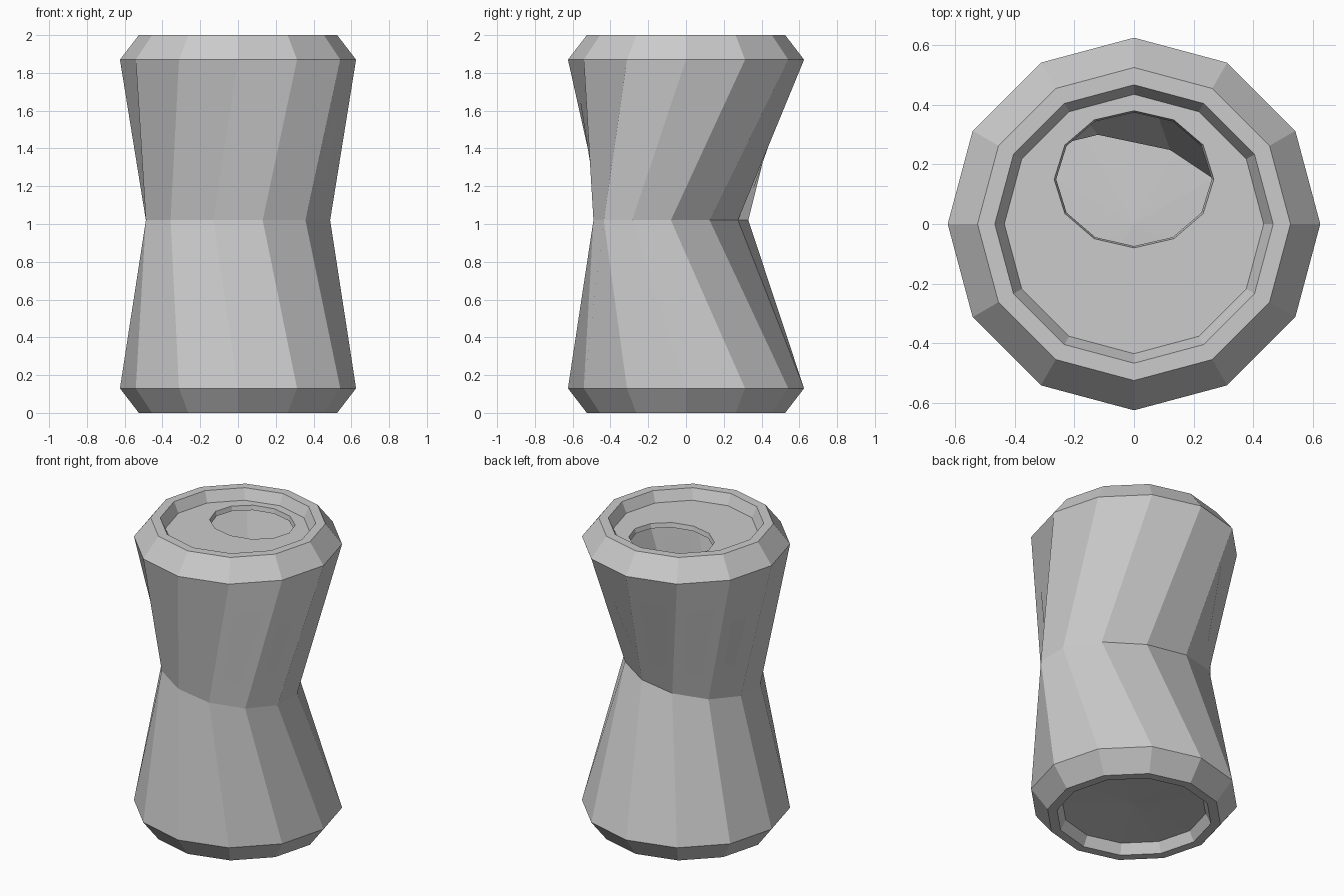
import bpy, bmesh
from math import sin, cos, radians

if "Cube" in bpy.data.objects:
    bpy.data.objects.remove(bpy.data.objects["Cube"])

N = 12
bm = bmesh.new()


def ring(z, rx, ry=None, cy=0.0, px=0.0, py=0.0):
    """Twelve-sided loop; px and py are phase shifts in degrees that twist it."""
    ry = rx if ry is None else ry
    return [bm.verts.new((rx * cos(radians(30 * i + px)),
                          cy + ry * sin(radians(30 * i + py)), z))
            for i in range(N)]


def crushed(scale):
    """The twisted, dented waist of the can."""
    return ring(1.02, 0.505 * scale, 0.41 * scale, -0.08, -15, -30)


def bridge(a, b):
    for i in range(N):
        j = (i + 1) % N
        bm.faces.new((a[i], a[j], b[j], b[i]))


def fan(loop, z):
    c = bm.verts.new((0, 0, z))
    for i in range(N):
        bm.faces.new((loop[i], loop[(i + 1) % N], c))


# outer skin, from the recessed base up to the lid and its opening,
# then back down the inside of the can
loops = [
    ring(0.065, 0.435),                    # recessed base
    ring(0.0, 0.467),                      # bottom rim
    ring(0.0, 0.525),
    ring(0.13, 0.625),                     # lower shoulder
    crushed(1.0),                          # dented waist
    ring(1.87, 0.625),                     # upper shoulder
    ring(2.0, 0.525),                      # top rim
    ring(2.0, 0.467),
    ring(1.932, 0.435),                    # recessed lid
    ring(1.932, 0.268, 0.23, 0.15),        # drinking hole
    ring(1.902, 0.261, 0.224, 0.15),
    ring(1.902, 0.41),                     # inside of lid
    ring(1.86, 0.593),
    crushed(0.925),                        # inside of waist
    ring(0.14, 0.593),
    ring(0.095, 0.41),                     # inside floor
]
for a, b in zip(loops, loops[1:]):
    bridge(a, b)
fan(loops[0], 0.085)
fan(loops[-1], 0.115)
bmesh.ops.recalc_face_normals(bm, faces=bm.faces)

mesh = bpy.data.meshes.new("crushed_can")
bm.to_mesh(mesh)
bm.free()
can = bpy.data.objects.new("crushed_can", mesh)
bpy.context.collection.objects.link(can)
